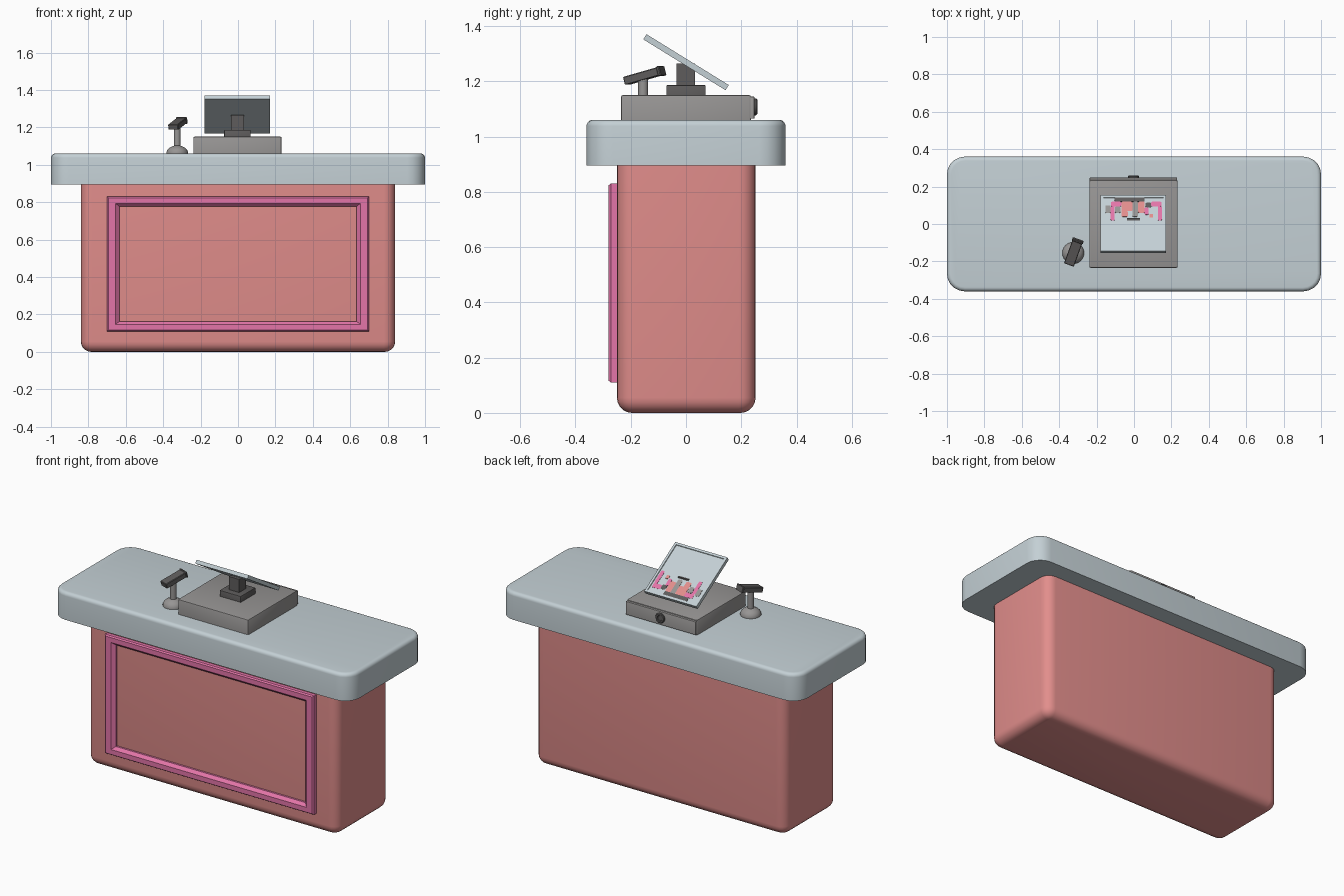
import bpy, bmesh, math
from mathutils import Matrix, Vector

if "Cube" in bpy.data.objects:
    bpy.data.objects.remove(bpy.data.objects["Cube"])


def material(name, hexcode):
    m = bpy.data.materials.new(name)
    rgb = [int(hexcode[i:i + 2], 16) / 255 for i in (0, 2, 4)]
    m.diffuse_color = [((c + 0.055) / 1.055) ** 2.4 if c > 0.04 else c / 12.92 for c in rgb] + [1]
    m.use_nodes = True
    m.node_tree.nodes["Principled BSDF"].inputs["Base Color"].default_value = m.diffuse_color
    return m


PALE = material("pale_grey_blue", "C4D0D5")
SALMON = material("salmon", "E28E8C")
PINK = material("pink", "E375A8")
GREY = material("mid_grey", "979594")
DARK = material("dark_grey", "5E5C5C")


def finish(bm, name, mat, matrix=None):
    bmesh.ops.recalc_face_normals(bm, faces=bm.faces)
    me = bpy.data.meshes.new(name)
    bm.to_mesh(me)
    bm.free()
    me.materials.append(mat)
    ob = bpy.data.objects.new(name, me)
    bpy.context.collection.objects.link(ob)
    if matrix:
        ob.matrix_world = matrix
    bpy.ops.object.select_all(action='DESELECT')
    ob.select_set(True)
    bpy.context.view_layer.objects.active = ob
    bpy.ops.object.shade_smooth_by_angle(angle=math.radians(35))
    return ob


def bevel(bm, test, width, seg):
    """Bevel the edges whose two end points pass the test."""
    edges = [e for e in bm.edges if test(e.verts[0].co, e.verts[1].co)]
    bmesh.ops.bevel(bm, geom=edges, offset=width, segments=seg, profile=0.5, affect='EDGES')


def box_mesh(lo, hi):
    lo, hi = Vector(lo), Vector(hi)
    bm = bmesh.new()
    bmesh.ops.create_cube(bm, size=1, matrix=Matrix.Translation((lo + hi) / 2) @ Matrix.Diagonal((*(hi - lo), 1)))
    return bm


def box(name, lo, hi, mat, upright=0, top=0, bottom=0, seg=4, matrix=None):
    """Box with separate roundings for upright, top and bottom edges."""
    bm = box_mesh(lo, hi)
    if upright:
        bevel(bm, lambda a, b: abs(a.z - b.z) > 1e-4, upright, seg)
    for r, z in ((top, hi[2]), (bottom, lo[2])):
        if r:
            bevel(bm, lambda a, b: abs(a.z - z) < 1e-4 and abs(b.z - z) < 1e-4, r, seg)
    return finish(bm, name, mat, matrix)


def lathe(name, profile, mat, matrix, seg=24):
    """Turned part from (radius, height) points."""
    bm = bmesh.new()
    rings = [[bm.verts.new((r * math.cos(t * math.tau / seg), r * math.sin(t * math.tau / seg), z))
              for t in range(seg)] for r, z in profile]
    for a, b in zip(rings, rings[1:]):
        for i in range(seg):
            j = (i + 1) % seg
            bm.faces.new((a[i], a[j], b[j], b[i]))
    bm.faces.new(rings[0])
    bm.faces.new(rings[-1])
    return finish(bm, name, mat, matrix)


# Counter body and worktop
box("counter_body", (-0.84, -0.25, 0), (0.84, 0.252, 0.91), SALMON, upright=0.06, bottom=0.055, seg=5)
box("worktop", (-1, -0.36, 0.895), (1, 0.36, 1.06), PALE, upright=0.095, top=0.022, seg=5)

# Raised picture-frame moulding on the front
bm = bmesh.new()
profile = [(0.0, -0.245), (0.0, -0.272), (0.008, -0.28), (0.045, -0.28), (0.056, -0.27), (0.066, -0.262), (0.066, -0.245)]
rings = []
for inset, y in profile:
    x, z0, z1 = 0.70 - inset, 0.11 + inset * 0.8, 0.83 - inset * 0.8
    rings.append([bm.verts.new(p) for p in ((-x, y, z0), (x, y, z0), (x, y, z1), (-x, y, z1))])
for a, b in zip(rings, rings[1:] + rings[:1]):
    for i in range(4):
        bm.faces.new((a[i], a[(i + 1) % 4], b[(i + 1) % 4], b[i]))
finish(bm, "front_moulding", PINK)

# Cash drawer with front plate and lock knob
CX = -0.003
box("cash_drawer", (CX - 0.236, -0.235, 1.06), (CX + 0.236, 0.235, 1.15), GREY, upright=0.008, top=0.006, seg=2)
box("drawer_plate", (CX - 0.234, 0.23, 1.066), (CX + 0.234, 0.248, 1.145), GREY, upright=0.004, top=0.004, seg=2)
lathe("drawer_knob", [(0.03, -0.01), (0.03, 0.006), (0.026, 0.01), (0.017, 0.01), (0.014, 0.006)], DARK,
      Matrix.Translation((CX, 0.248, 1.107)) @ Matrix.Rotation(-math.pi / 2, 4, 'X'))

# Monitor stand
box("monitor_foot", (CX - 0.071, -0.071, 1.148), (CX + 0.071, 0.071, 1.186), DARK, upright=0.004, top=0.004, seg=2)
box("monitor_neck", (CX - 0.035, -0.034, 1.18), (CX + 0.035, 0.032, 1.265), DARK)

# Tilted monitor with a sunken screen
TILT = math.radians(31.7)
tilted = Matrix.Translation((CX, 0, 1.269)) @ Matrix.Rotation(-TILT, 4, 'X')
bm = box_mesh((-0.175, -0.175, -0.011), (0.175, 0.175, 0.011))
top = [f for f in bm.faces if f.calc_center_median().z > 0.01]
bmesh.ops.inset_region(bm, faces=top, thickness=0.02)
bmesh.ops.inset_region(bm, faces=top, thickness=0.002, depth=-0.004)
finish(bm, "monitor", PALE, tilted)

# Coloured blocks on the screen: colour, then x and y range seen from above
blocks = [
    (DARK, -.10, .06, .12, .145), (DARK, .065, .095, .09, .115),
    (PINK, -.12, -.065, .095, .12), (PINK, -.122, -.10, .02, .095),
    (GREY, -.15, -.122, .06, .10), (GREY, -.098, -.07, .06, .094),
    (SALMON, -.065, -.005, .07, .12), (SALMON, -.065, -.03, .04, .07),
    (GREY, -.005, .025, .04, .12), (SALMON, .025, .06, .06, .12),
    (PINK, .06, .08, .05, .09), (PINK, .095, .15, .095, .12),
    (PINK, .13, .152, .02, .095), (SALMON, .085, .105, .035, .055)]
for i, (mat, x0, x1, y0, y1) in enumerate(blocks):
    y0, y1 = [(y - 0.005) / math.cos(TILT) for y in (y0, y1)]
    box(f"screen_block_{i + 1}", (x0, y0, 0.006), (x1, y1, 0.0085), mat, upright=0.006, seg=2, matrix=tilted)

# Hand scanner: domed base, post and tilted head
spot = Matrix.Translation((-0.325, -0.155, 1.06))
lathe("scanner_base", [(0.058, 0), (0.058, 0.006), (0.053, 0.02), (0.042, 0.031), (0.026, 0.039), (0.018, 0.042)], GREY, spot)
lathe("scanner_post", [(0.018, 0.035), (0.018, 0.15)], GREY, spot)
head = (Matrix.Translation((-0.323, -0.15, 1.221)) @ Matrix.Rotation(math.radians(-20), 4, 'Z')
        @ Matrix.Rotation(math.radians(15), 4, 'X'))
box("scanner_head", (-0.028, -0.073, -0.015), (0.028, 0.066, 0.014), DARK, upright=0.003, top=0.003, seg=1, matrix=head)
box("scanner_nose", (-0.031, 0.06, -0.018), (0.031, 0.072, 0.017), DARK, upright=0.003, top=0.003, seg=1, matrix=head)
